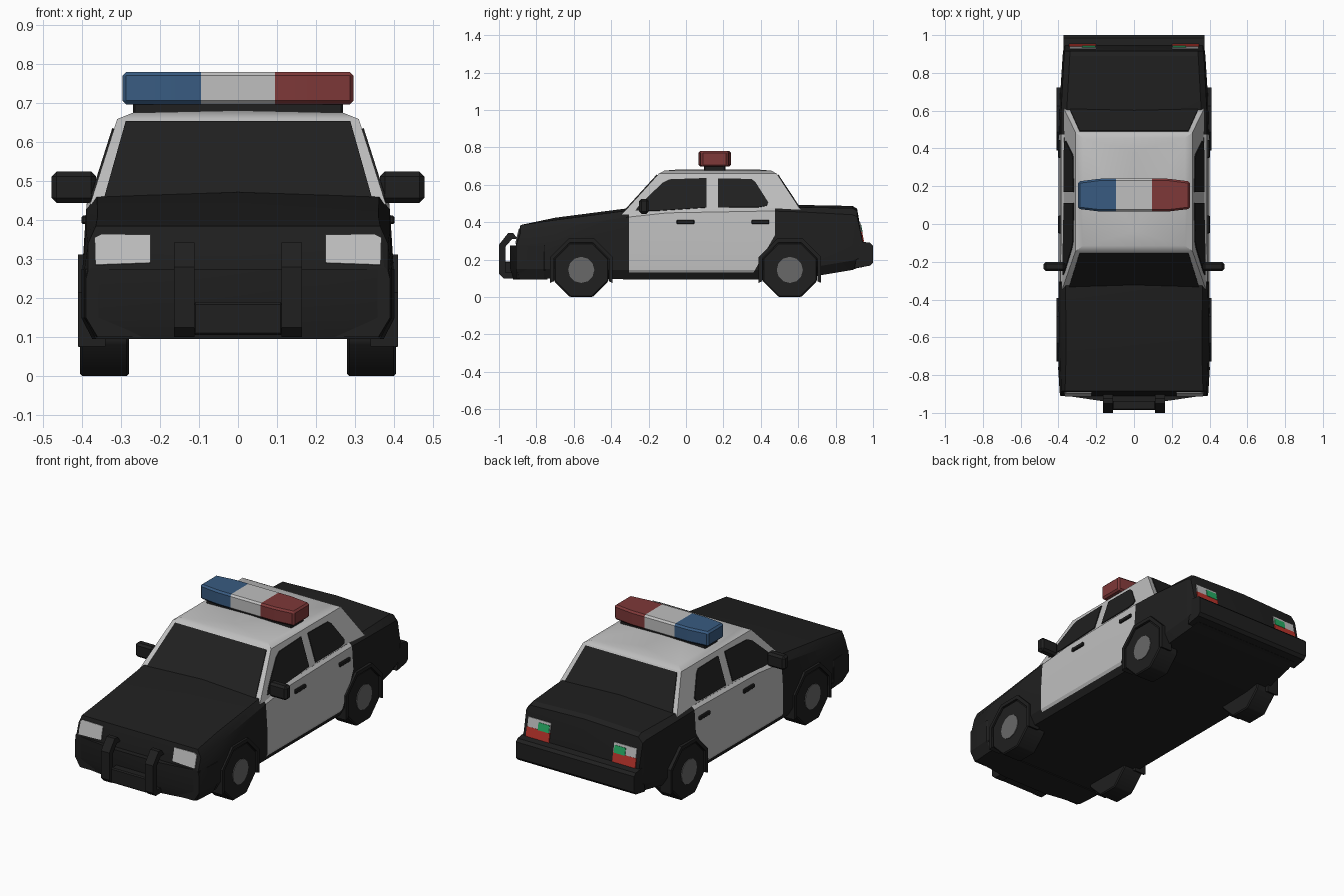
import bpy, bmesh, math
from mathutils import Vector

if "Cube" in bpy.data.objects:
    bpy.data.objects.remove(bpy.data.objects["Cube"])


def material(name, *rgb):
    m = bpy.data.materials.new(name)
    m.diffuse_color = (*rgb, 1)
    m.use_nodes = True
    m.node_tree.nodes["Principled BSDF"].inputs["Base Color"].default_value = m.diffuse_color
    return m


BLACK = material("black", 0.014, 0.014, 0.014)
WHITE = material("white", 0.52, 0.52, 0.52)
GREY = material("hub grey", 0.14, 0.14, 0.14)
BLUE = material("beacon blue", 0.04, 0.105, 0.22)
RED = material("beacon red", 0.21, 0.04, 0.04)
LAMP_RED = material("tail lamp red", 0.5, 0.035, 0.025)
GREEN = material("tail lamp green", 0.02, 0.42, 0.13)


def finish(name, bm, mats):
    bmesh.ops.recalc_face_normals(bm, faces=bm.faces)
    me = bpy.data.meshes.new(name)
    bm.to_mesh(me)
    bm.free()
    for m in mats:
        me.materials.append(m)
    ob = bpy.data.objects.new(name, me)
    bpy.context.collection.objects.link(ob)
    return ob


def prism_bm(pts, vec, bevel=0.0):
    bm = bmesh.new()
    face = bm.faces.new([bm.verts.new(p) for p in pts])
    ext = bmesh.ops.extrude_face_region(bm, geom=[face], use_keep_orig=True)
    bmesh.ops.translate(bm, vec=vec, verts=[v for v in ext["geom"] if isinstance(v, bmesh.types.BMVert)])
    bmesh.ops.recalc_face_normals(bm, faces=bm.faces)
    if bevel:
        bmesh.ops.bevel(bm, geom=bm.edges[:], offset=bevel, segments=1, affect='EDGES', clamp_overlap=True)
    return bm


def prism(name, pts, vec, mat, bevel=0.0):
    return finish(name, prism_bm(pts, vec, bevel), [mat])


def box(name, lo, hi, mat, bevel=0.0):
    (x0, y0, z0), (x1, y1, z1) = lo, hi
    return prism(name, [(x0, y0, z0), (x1, y0, z0), (x1, y1, z0), (x0, y1, z0)], (0, 0, z1 - z0), mat, bevel)


def plate(name, pts, mat, lift=0.005):
    # thin plate lying on a sloping surface, raised outwards
    p = [Vector(q) for q in pts]
    n = (p[1] - p[0]).cross(p[2] - p[0]).normalized()
    if n.dot(p[0] - Vector((0, 0.15, 0.3))) < 0:
        n = -n
    return prism(name, [q - n * 0.002 for q in p], n * (lift + 0.002), mat)


def cut(bm, co, no):
    bmesh.ops.bisect_plane(bm, geom=bm.verts[:] + bm.edges[:] + bm.faces[:], plane_co=co, plane_no=no)


def lerp(a, b, t):
    return a + (b - a) * t


# Lower body: lofted stations (y, z bottom, z shoulder, z top, half widths bottom/side/shoulder/top)
stations = [
    (-0.91, .10, .27, .28, .36, .39, .385, .375),
    (-0.885, .10, .34, .385, .365, .395, .385, .365),
    (-0.70, .10, .37, .412, .37, .40, .39, .36),
    (-0.33, .095, .425, .46, .37, .40, .39, .362),
    (-0.10, .095, .45, .465, .37, .40, .387, .372),
    (0.45, .095, .46, .475, .37, .40, .387, .37),
    (0.62, .10, .455, .48, .365, .395, .385, .355),
    (0.89, .145, .44, .475, .345, .378, .37, .34),
    (0.915, .155, .43, .46, .34, .375, .367, .34),
    (0.945, .16, .29, .30, .34, .37, .365, .355),
]
bm = bmesh.new()
rings = []
for y, zb, zs, zt, wb, wm, ws, wt in stations:
    half = [(wb, zb), (wm, zb + .05), (wm, min(.27, zs - .02)), (ws, zs), (wt, zt)]
    ring = half + [(0, zt + (.012 if zt > .4 else 0))] + [(-x, z) for x, z in reversed(half)]
    rings.append([bm.verts.new((x, y, z)) for x, z in ring])
for a, b in zip(rings, rings[1:]):
    for i in range(len(a)):
        j = (i + 1) % len(a)
        bm.faces.new((a[i], a[j], b[j], b[i]))
bm.faces.new(rings[0])
bm.faces.new(rings[-1])
bmesh.ops.recalc_face_normals(bm, faces=bm.faces)
# White doors: convex region cut by planes, then coloured by position
door = [((0, -0.305, 0), (0, -1, 0)), ((0, 0, 0.13), (0, 0, -1)),
        ((0, 0.475, 0), (0, 1, 0)), ((0, 0.36, 0.13), (0, 0.2, -0.115))]
for co, no in door:
    cut(bm, co, no)
for f in bm.faces:
    c = f.calc_center_median()
    inside = all((c - Vector(co)).dot(Vector(no)) < 0 for co, no in door)
    f.material_index = int(inside and abs(f.normal.x) > 0.4)
finish("body", bm, [BLACK, WHITE])

# Cabin: convex shell with sloping glass planes and a crowned roof
bm = bmesh.new()
for s in (1, -1):
    for x, y, z in [(.38, -.345, .44), (.38, .63, .44), (.31, -.145, .66), (.31, .485, .66),
                    (.27, -.115, .676), (.27, .455, .676), (0, -.04, .682), (0, .38, .682)]:
        if x or s > 0:
            bm.verts.new((x * s, y, z))
bmesh.ops.convex_hull(bm, input=bm.verts)
finish("cabin", bm, [WHITE])


def side_x(z):
    return lerp(.38, .31, (z - .44) / .22)


def front_y(z):
    return lerp(-.345, -.145, (z - .44) / .22)


def rear_y(z):
    return lerp(.63, .485, (z - .44) / .22)


# Glass
for name, fy, w0, w1, z0 in [("windscreen", front_y, .345, .288, .45), ("rear_window", rear_y, .345, .288, .46)]:
    plate(name, [(-w0, fy(z0), z0), (w0, fy(z0), z0), (w1, fy(.652), .652), (-w1, fy(.652), .652)], BLACK)
front_glass = [(-.27, .462), (-.25, .49), (-.125, .61), (-.09, .628), (.11, .635), (.11, .478), (-.16, .46)]
rear_glass = [(.17, .478), (.17, .633), (.35, .63), (.37, .615), (.44, .505), (.43, .487), (.39, .48)]
for s, side in ((1, "right"), (-1, "left")):
    for name, poly in (("front", front_glass), ("rear", rear_glass)):
        plate(f"{name}_side_window_{side}", [(s * side_x(z), y, z) for y, z in poly], BLACK)
    # Door handles and mirror
    for y in (-.05, .35):
        box(f"door_handle_{side}", (s * .38, y, .39), (s * .402, y + .095, .412), BLACK, .004)
    box(f"mirror_{side}", (s * .365, -.25, .445), (s * .478, -.2, .525), BLACK, .012)
    # Headlamp on the sloping nose
    ny = lambda z: lerp(-.91, -.885, (z - .28) / .105)
    plate(f"headlamp_{side}", [(s * x, ny(z), z) for x, z in
                               [(.225, .29), (.366, .285), (.368, .355), (.35, .364), (.225, .362)]], WHITE)
    # Tail lamp: red below, white above, green inner patch
    ty = lambda z: lerp(.945, .915, (z - .30) / .16)
    for name, x0, x1, z0, z1, mat, lift in [("red", .2, .345, .295, .348, LAMP_RED, .006),
                                            ("white", .2, .342, .348, .40, WHITE, .005),
                                            ("green", .205, .275, .345, .386, GREEN, .008)]:
        plate(f"tail_lamp_{name}_{side}", [(s * x, ty(z), z) for x, z in
                                           [(x0, z0), (x1, z0), (x1, z1), (x0, z1)]], mat, lift)
    # Wheels, hubs and arches
    for end, cy in (("front", -.56), ("rear", .555)):
        def octagon(apothem, ks, x):
            r = apothem / math.cos(math.pi / 8)
            return [(s * x, cy + r * math.cos(math.radians(22.5 + 45 * k)),
                     .145 + r * math.sin(math.radians(22.5 + 45 * k))) for k in ks]
        prism(f"{end}_wheel_{side}", octagon(.145, range(8), .28), (s * .125, 0, 0), BLACK, .006)
        hub = [(s * .39, cy + .07 * math.cos(a * math.pi / 6), .145 + .07 * math.sin(a * math.pi / 6)) for a in range(12)]
        prism(f"{end}_hub_{side}", hub, (s * .019, 0, 0), GREY)
        arch = octagon(.167, range(-1, 5), .34) + octagon(.147, range(4, -2, -1), .34)
        prism(f"{end}_arch_{side}", arch, (s * .07, 0, 0), BLACK)
    # Push bar posts
    post = [(-.92, .10), (-.975, .10), (-1.0, .125), (-1.0, .28), (-.95, .343), (-.925, .343), (-.90, .31),
            (-.93, .31), (-.965, .27), (-.965, .13), (-.92, .13)]
    prism(f"push_bar_post_{side}", [(s * .112, y, z) for y, z in post], (s * .052, 0, 0), BLACK)

box("push_bar_plate", (-.115, -.985, .105), (.115, -.93, .19), BLACK, .006)

# Front bumper: bowed plan, narrower at the bottom
plan = [(.39, -.74), (.402, -.76), (.392, -.905), (.15, -.94), (-.15, -.94), (-.392, -.905), (-.402, -.76), (-.39, -.74)]
bm = prism_bm([(x, y, .15) for x, y in plan], (0, 0, .125))
low = [f for f in bm.faces if f.normal.z < -0.9]
ext = bmesh.ops.extrude_face_region(bm, geom=low)
bmesh.ops.delete(bm, geom=low, context='FACES_ONLY')
for v in ext["geom"]:
    if isinstance(v, bmesh.types.BMVert):
        v.co = Vector((v.co.x * .93, v.co.y + .015 * (v.co.y < -.8), .095))
finish("front_bumper", bm, [BLACK])

# Rear bumper
tail = [(.90, .153), (.985, .168), (1.0, .185), (1.0, .275), (.985, .29), (.93, .297)]
prism("rear_bumper", [(-.373, y, z) for y, z in tail], (.746, 0, 0), BLACK)

# Light bar: one prism split into blue, white and red
box("light_bar_base", (-.27, .095, .665), (.27, .21, .705), BLACK, .006)
plan = [(-.297, .08), (-.18, .066), (.18, .066), (.297, .08), (.297, .225), (.18, .24), (-.18, .24), (-.297, .225)]
bm = prism_bm([(x, y, .697) for x, y in plan], (0, 0, .084), .01)
for x in (-.095, .095):
    cut(bm, (x, 0, 0), (1, 0, 0))
for f in bm.faces:
    x = f.calc_center_median().x
    f.material_index = 0 if x < -.095 else 2 if x > .095 else 1
finish("light_bar", bm, [BLUE, WHITE, RED])

# Soft shading with sharp edges kept
for ob in bpy.context.scene.objects:
    ob.select_set(True)
    bpy.context.view_layer.objects.active = ob
bpy.ops.object.shade_smooth_by_angle(angle=math.radians(25))
